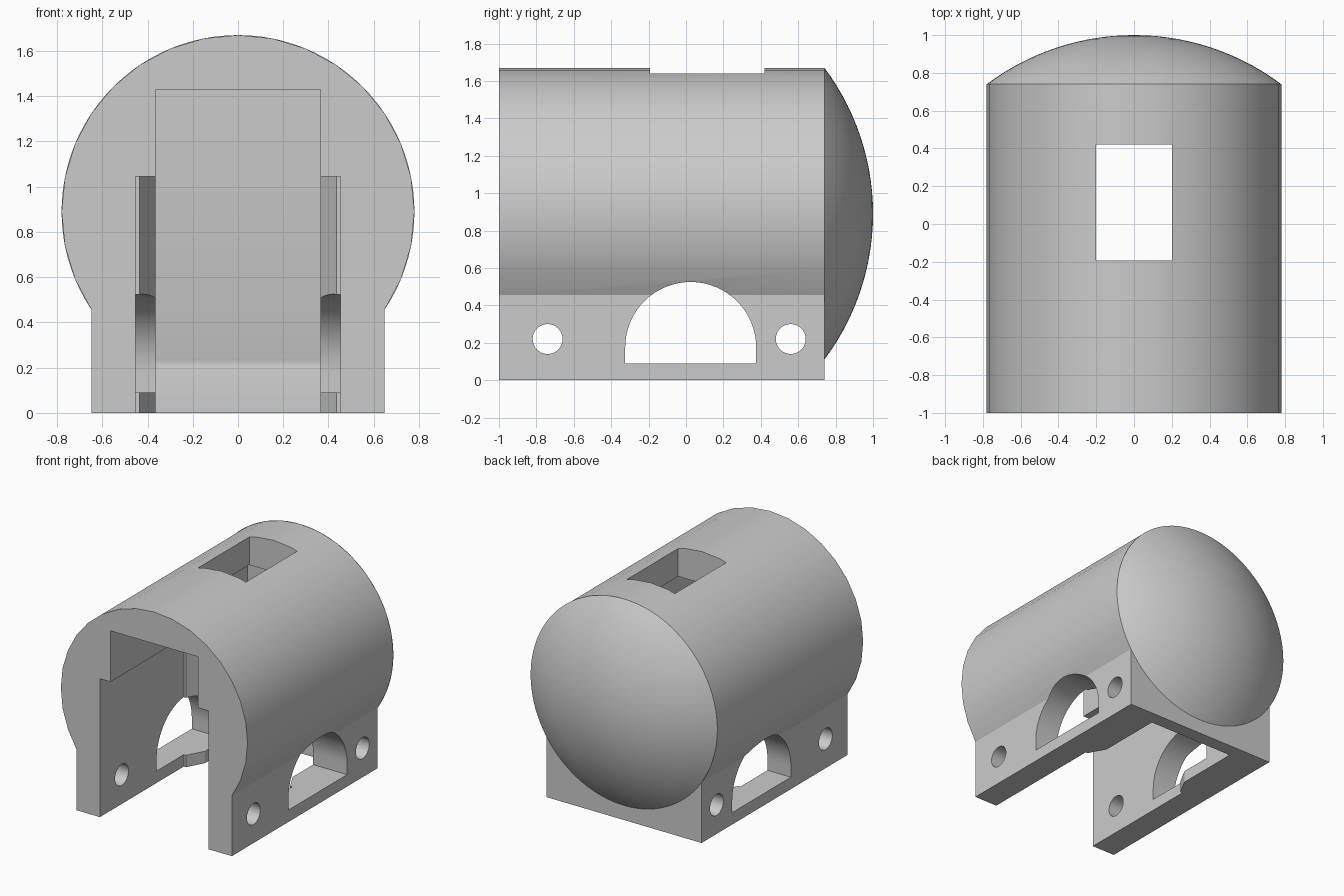
import bpy, bmesh
from math import pi, sin, cos, asin, radians
from mathutils import Matrix, Vector

if "Cube" in bpy.data.objects:
    bpy.data.objects.remove(bpy.data.objects["Cube"], do_unlink=True)

RADIUS, AXIS_Z = 0.78, 0.89
FRONT, BACK, DOME_TIP = -1.0, 0.74, 1.0

grey = bpy.data.materials.new("plain_grey")
grey.use_nodes = True
colour = (0.6, 0.6, 0.6, 1)
grey.diffuse_color = colour
grey.node_tree.nodes["Principled BSDF"].inputs["Base Color"].default_value = colour


def finish(name, bm):
    bmesh.ops.recalc_face_normals(bm, faces=bm.faces)
    mesh = bpy.data.meshes.new(name)
    bm.to_mesh(mesh)
    bm.free()
    mesh.materials.append(grey)
    obj = bpy.data.objects.new(name, mesh)
    bpy.context.collection.objects.link(obj)
    return obj


def prism(name, outline, axis, start, end):
    """Extrude a 2D outline along an axis (x: outline is y,z; y: x,z; z: x,y)."""
    i = "xyz".index(axis)

    def place(p, depth):
        co = list(p)
        co.insert(i, depth)
        return co

    bm = bmesh.new()
    face = bm.faces.new([bm.verts.new(place(p, start)) for p in outline])
    out = bmesh.ops.extrude_face_region(bm, geom=[face])
    move = Vector((0, 0, 0))
    move[i] = end - start
    verts = [v for v in out["geom"] if isinstance(v, bmesh.types.BMVert)]
    bmesh.ops.translate(bm, verts=verts, vec=move)
    return finish(name, bm)


def arc(cx, cy, r, a0, a1, steps):
    angles = [radians(a0 + (a1 - a0) * k / steps) for k in range(steps + 1)]
    return [(cx + r * cos(a), cy + r * sin(a)) for a in angles]


def rect(x0, x1, y0, y1):
    return [(x0, y0), (x1, y0), (x1, y1), (x0, y1)]


def combine(target, tool, operation):
    mod = target.modifiers.new("cut", "BOOLEAN")
    mod.operation, mod.object, mod.solver = operation, tool, "EXACT"
    bpy.context.view_layer.objects.active = target
    bpy.ops.object.modifier_apply(modifier=mod.name)
    bpy.data.objects.remove(tool, do_unlink=True)


# Barrel merged with its straight-sided base
half = RADIUS * cos(radians(33.75))
outline = arc(0, AXIS_Z, RADIUS, -33.75, 213.75, 22) + [(-half, 0), (half, 0)]
body = prism("housing_body", outline, "y", FRONT, BACK)

# Shallow spherical dome on the back
rise = DOME_TIP - BACK
sphere_r = (RADIUS ** 2 + rise ** 2) / (2 * rise)
rim = asin(RADIUS / sphere_r)
rings, sides = 14, 96
bm = bmesh.new()
tip = bm.verts.new((0, DOME_TIP, AXIS_Z))
previous = None
for k in range(1, rings + 1):
    a = rim * k / rings
    r, y = sphere_r * sin(a), DOME_TIP - sphere_r * (1 - cos(a))
    ring = [bm.verts.new((r * cos(2 * pi * s / sides), y, AXIS_Z + r * sin(2 * pi * s / sides)))
            for s in range(sides)]
    for s in range(sides):
        n = (s + 1) % sides
        if previous:
            bm.faces.new((previous[s], previous[n], ring[n], ring[s]))
        else:
            bm.faces.new((tip, ring[n], ring[s]))
    previous = ring
bm.faces.new(previous)
combine(body, finish("back_dome", bm), "UNION")

# Tall channel, then the wider lower channel with tapered shoulders
cutters = [prism("tall_channel", rect(-0.365, 0.365, -0.2, 1.43), "y", -1.2, 0.635)]
right_edge = [(0.453, -1.2), (0.453, 0), (0.435, 0), (0.365, 0.13)]
left_edge = [(-x, y) for x, y in reversed(right_edge)]
cutters.append(prism("wide_channel", right_edge + left_edge, "z", -0.2, 1.045))

# Roof window, side arches and pin holes
cutters.append(prism("roof_window", rect(-0.2, 0.2, -0.193, 0.42), "z", 1.2, 1.9))
arch = arc(0.025, 0.175, 0.35, 0, 180, 32) + [(-0.325, 0.09), (0.375, 0.09)]
cutters.append(prism("side_arch", arch, "x", -1, 1))
for y in (-0.74, 0.56):
    cutters.append(prism("pin_hole", arc(y, 0.22, 0.08, 0, 348.75, 31), "x", -1, 1))
for cutter in cutters:
    combine(body, cutter, "DIFFERENCE")

bpy.ops.object.select_all(action="DESELECT")
body.select_set(True)
bpy.context.view_layer.objects.active = body
bpy.ops.object.shade_smooth_by_angle(angle=radians(25))
